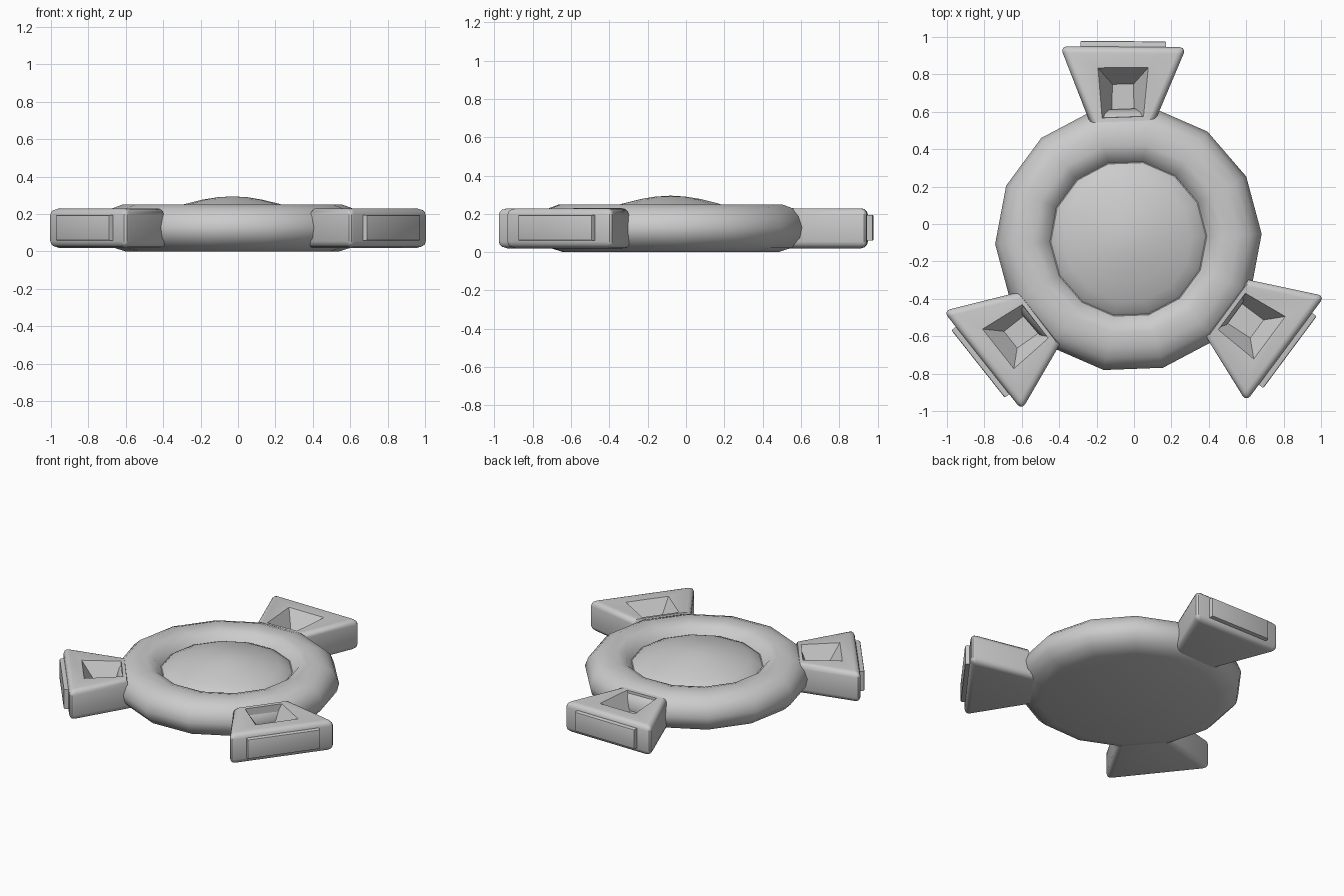
import bpy, bmesh, math
from mathutils import Vector, Matrix

if "Cube" in bpy.data.objects:
    bpy.data.objects.remove(bpy.data.objects["Cube"])

CENTRE = Vector((-0.03, -0.08, 0))


def finish(bm, name, angle):
    bmesh.ops.recalc_face_normals(bm, faces=bm.faces)
    me = bpy.data.meshes.new(name)
    bm.to_mesh(me)
    bm.free()
    ob = bpy.data.objects.new(name, me)
    bpy.context.collection.objects.link(ob)
    bpy.ops.object.select_all(action='DESELECT')
    ob.select_set(True)
    bpy.context.view_layer.objects.active = ob
    bpy.ops.object.shade_smooth_by_angle(angle=math.radians(angle))
    return ob


def lathe(name, profile, sides=14, start=2.2):
    bm = bmesh.new()
    rot = Matrix.Rotation(math.radians(start), 3, 'Z')
    vs = [bm.verts.new(rot @ Vector((r, 0, z))) for r, z in profile]
    es = [bm.edges.new(p) for p in zip(vs, vs[1:])]
    bmesh.ops.spin(bm, geom=vs + es, cent=(0, 0, 0), axis=(0, 0, 1),
                   angle=math.tau, steps=sides)
    bmesh.ops.remove_doubles(bm, verts=bm.verts, dist=1e-4)
    bmesh.ops.translate(bm, verts=bm.verts, vec=CENTRE)
    return finish(bm, name, 50)


def loops_mesh(loops):
    """Bridge a stack of four-point loops and cap both ends."""
    bm = bmesh.new()
    rings = [[bm.verts.new(p) for p in loop] for loop in loops]
    for a, b in zip(rings, rings[1:]):
        for i in range(4):
            j = (i + 1) % 4
            bm.faces.new((a[i], a[j], b[j], b[i]))
    bm.faces.new(rings[0][::-1])
    bm.faces.new(rings[-1])
    return bm, rings


def arm(name, in_l, in_r, out_r, out_l):
    in_l, in_r, out_r, out_l = (Vector((*p, 0)) for p in (in_l, in_r, out_r, out_l))

    def at(u, v, z):
        p = in_l.lerp(in_r, u).lerp(out_l.lerp(out_r, u), v)
        return p + Vector((0, 0, z))

    # Flared block with a sloped recess in its top
    bm, (bot, top, rim, floor) = loops_mesh([
        [at(0, -0.12, .02), at(1, -0.12, .02), at(1, 1, .02), at(0, 1, .02)],
        [at(0, 0, .23), at(1, 0, .23), at(1, 1, .23), at(0, 1, .23)],
        [at(.2, .06, .227), at(.8, .06, .227), at(.73, .72, .227), at(.27, .72, .227)],
        [at(.34, .07, .11), at(.66, .07, .11), at(.61, .5, .11), at(.39, .5, .11)]])
    pairs = [(bot[2], top[2]), (bot[3], top[3])]
    for ring in (bot, top):
        pairs += [(ring[i], ring[(i + 1) % 4]) for i in (1, 2, 3)]
    bmesh.ops.bevel(bm, geom=[bm.edges.get(p) for p in pairs], offset=0.035,
                    segments=3, profile=0.5, affect='EDGES', clamp_overlap=True)
    finish(bm, name, 35)

    # Raised panel on the outer end
    across = (out_r - out_l).normalized()
    outward = Vector((-across.y, across.x, 0))
    if outward.dot(out_l - in_l) < 0:
        outward.negate()
    a, b = out_l.lerp(out_r, .16), out_l.lerp(out_r, .84)
    up = Vector((0, 0, 1))
    bm, rings = loops_mesh([
        [a + outward * d + up * .06, b + outward * d + up * .06,
         b + outward * d + up * .195, a + outward * d + up * .195]
        for d in (-.02, .03)])
    bmesh.ops.bevel(bm, geom=[bm.edges.get((rings[1][i], rings[1][(i + 1) % 4])) for i in range(4)],
                    offset=0.008, segments=2, profile=0.5, affect='EDGES')
    finish(bm, name + "_end_panel", 35)


# Round body with raised ring and groove
lathe("body", [(0, 0), (.57, 0), (.65, .025), (.70, .075), (.713, .13), (.69, .19),
               (.65, .228), (.59, .25), (.51, .25), (.46, .235), (.42, .185), (0, .185)])
# Shallow central dome
lathe("dome", [(.42, .18), (.40, .2), (.34, .227), (.25, .255), (.16, .277), (.08, .29), (0, .295)])

# Three flared arms around the rim
arm("back_arm", (-.235, .54), (.115, .555), (.28, .945), (-.395, .95))
arm("right_arm", (.62, -.30), (.39, -.61), (.60, -.95), (1.02, -.385))
arm("left_arm", (-.40, -.65), (-.62, -.365), (-1.02, -.465), (-.60, -.995))
